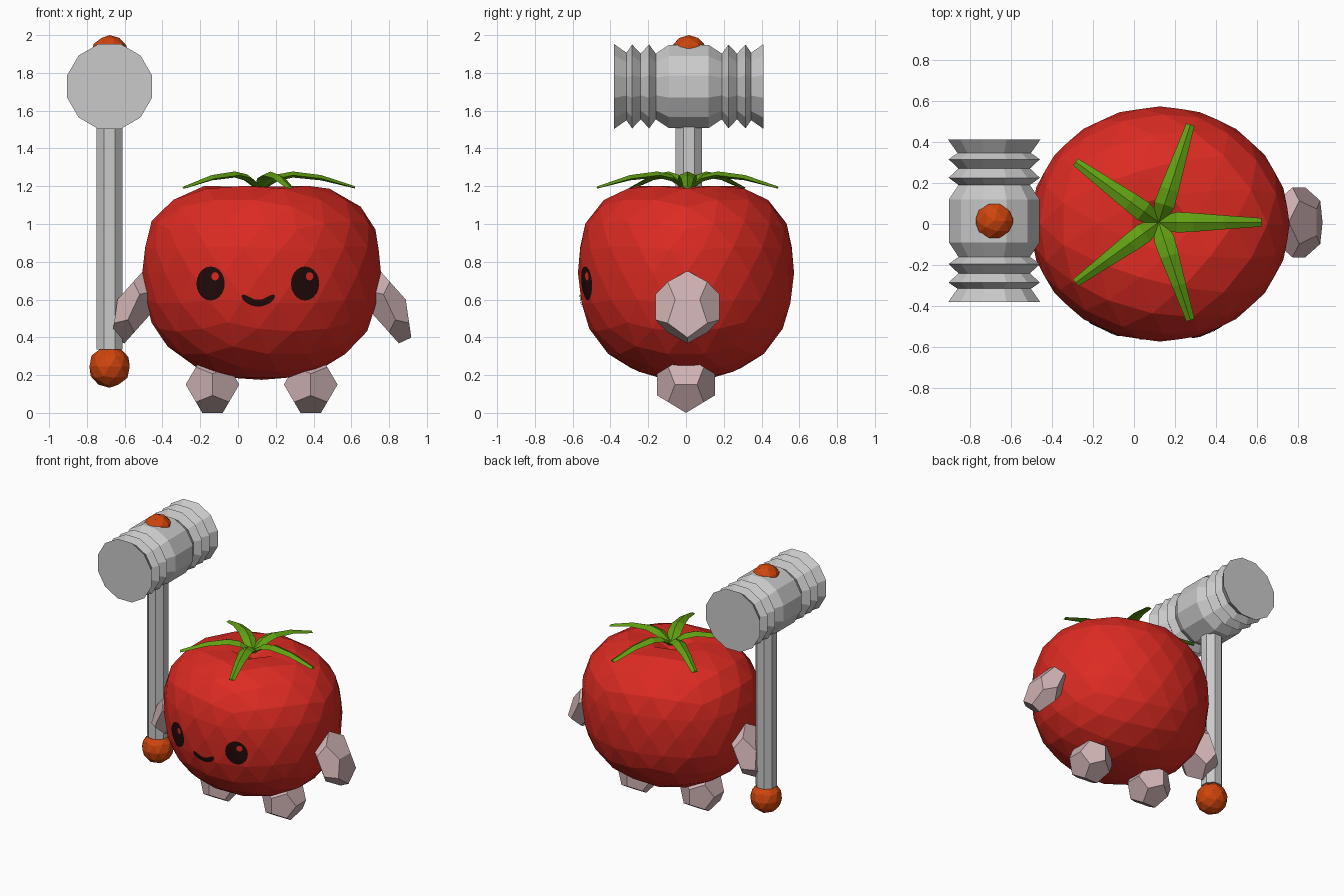
import bpy, bmesh, math
from mathutils import Vector, Matrix
from mathutils.bvhtree import BVHTree

if "Cube" in bpy.data.objects:
    bpy.data.objects.remove(bpy.data.objects["Cube"])

CX = 0.125           # body centre line
HX, HY = -0.68, 0.015  # hammer axis


def material(name, rgb):
    m = bpy.data.materials.new(name)
    m.diffuse_color = (*rgb, 1)
    m.use_nodes = True
    m.node_tree.nodes["Principled BSDF"].inputs["Base Color"].default_value = m.diffuse_color
    return m


RED = material("tomato red", (0.72, 0.024, 0.016))
GREEN = material("leaf green", (0.12, 0.35, 0.006))
PINK = material("pale pink", (0.62, 0.44, 0.45))
GREY = material("steel grey", (0.59, 0.59, 0.59))
ORANGE = material("burnt orange", (0.62, 0.06, 0.004))
BLACK = material("face black", (0.016, 0.003, 0.003))


def finish(name, bm, mat, fix_normals=True):
    if fix_normals:
        bmesh.ops.recalc_face_normals(bm, faces=bm.faces[:])
    me = bpy.data.meshes.new(name)
    bm.to_mesh(me)
    bm.free()
    me.materials.append(mat)
    ob = bpy.data.objects.new(name, me)
    bpy.context.collection.objects.link(ob)
    return ob


def loft(bm, rings):
    """Skin closed rings of points and cap both ends."""
    vs = [[bm.verts.new(p) for p in r] for r in rings]
    n = len(vs[0])
    for a, b in zip(vs, vs[1:]):
        for i in range(n):
            bm.faces.new((a[i], a[(i + 1) % n], b[(i + 1) % n], b[i]))
    bm.faces.new(vs[0])
    bm.faces.new(vs[-1])


# Body: faceted ball squared off a little, with a dimple on top
bm = bmesh.new()
bmesh.ops.create_icosphere(bm, subdivisions=3, radius=1)
for v in bm.verts:
    p = v.co.copy()
    rho = math.hypot(p.x, p.y)
    n, h = (2.8, 0.485) if p.z > 0 else (2.3, 0.565)
    p /= (rho ** n + abs(p.z) ** n) ** (1 / n)
    z = 0.74 + p.z * h
    if p.z > 0:
        z -= 0.09 * max(0, 1 - math.hypot(p.x, p.y) / 0.35)
    v.co = (CX + 0.632 * p.x, 0.572 * p.y, z)
surface = BVHTree.FromBMesh(bm)
finish("tomato_body", bm, RED)


# Face details: thin plates laid on the body front
def plate(name, rows, mat, lift=0.006, closed=False):
    bm = bmesh.new()
    vs = []
    for row in rows:
        line = []
        for x, z in row:
            hit = surface.ray_cast(Vector((x, -2, z)), Vector((0, 1, 0)))[0]
            line.append(bm.verts.new((x, hit.y - lift, z)))
        vs.append(line)
    n = len(vs[0])
    for a, b in zip(vs, vs[1:]):
        for i in range(n if closed else n - 1):
            j = (i + 1) % n
            bm.faces.new((a[i], a[j], b[j], b[i]))
    for f in bm.faces:
        f.normal_update()
        if f.normal.y > 0:
            f.normal_flip()
    return finish(name, bm, mat, False)


def disc(cx, cz, rx, rz, steps, seg=20):
    return [[(cx + rx * k / steps * math.cos(math.tau * i / seg),
              cz + rz * k / steps * math.sin(math.tau * i / seg)) for i in range(seg)]
            for k in [0.05] + list(range(1, steps + 1))]


for side, x in (("left", -0.145), ("right", 0.355)):
    plate(side + "_eye", disc(x, 0.685, 0.075, 0.09, 5), BLACK, closed=True)
    plate(side + "_eye_glint", disc(x + 0.024, 0.723, 0.02, 0.022, 2, 12), RED, 0.009, True)

mouth = []
for k in (-1, -0.33, 0.33, 1):
    row = []
    for i in range(21):
        t = i / 10 - 1
        w = 0.018 * math.sqrt(max(0.08, 1 - t ** 6))
        slope = math.atan2(0.09 * t, 0.085)
        row.append((0.107 + 0.085 * t - k * w * math.sin(slope),
                    0.581 + 0.042 * t * t + k * w * math.cos(slope)))
    mouth.append(row)
plate("mouth", mouth, BLACK)

# Leaves: five drooping ridged blades from a sunken centre
for i in range(5):
    bm = bmesh.new()
    rings = []
    for r, w, z, t in ((0.0, 0.03, 1.185, 0.012), (0.09, 0.05, 1.245, 0.018),
                       (0.17, 0.046, 1.262, 0.016), (0.32, 0.034, 1.245, 0.014),
                       (0.5, 0.021, 1.194, 0.006)):
        rings.append([(r, -w, z - 0.004), (r, 0, z + t), (r, w, z - 0.004), (r, 0, z - t)])
    loft(bm, rings)
    bm.transform(Matrix.Translation((0.12, 0.008, 0)) @ Matrix.Rotation(math.tau * i / 5, 4, 'Z'))
    finish("leaf_%d" % (i + 1), bm, GREEN)


# Limbs: stretched twelve-sided stones
def stone(name, centre, half, tilt):
    g = (1 + 5 ** 0.5) / 2
    s = (-1, 1)
    pts = [(a, b, c) for a in s for b in s for c in s]
    for a in s:
        for b in s:
            pts += [(a / g, 0, b * g), (0, a * g, b / g), (a * g, b / g, 0)]
    bm = bmesh.new()
    for p in pts:
        bm.verts.new(Vector(p) / g)
    bmesh.ops.convex_hull(bm, input=bm.verts[:])
    bmesh.ops.dissolve_limit(bm, angle_limit=0.02, verts=bm.verts[:], edges=bm.edges[:])
    bm.transform(Matrix.Translation(centre) @ Matrix.Rotation(tilt, 4, 'Y')
                 @ Matrix.Diagonal((*half, 1)))
    finish(name, bm, PINK)


for side, s in (("left", -1), ("right", 1)):
    stone(side + "_arm", (CX + s * 0.677, 0.008, 0.56), (0.095, 0.17, 0.195), -s * math.radians(25))
    stone(side + "_foot", (CX + s * 0.26, 0, 0.15), (0.142, 0.153, 0.15), 0)

# Hammer shaft
bm = bmesh.new()
loft(bm, [[(HX + 0.075 * math.cos(math.tau * (i + 0.5) / 8),
            HY + 0.075 * math.sin(math.tau * (i + 0.5) / 8), z) for i in range(8)]
          for z in (0.335, 1.6)])
finish("hammer_shaft", bm, GREY)

# Hammer head: grooved drum lying front to back
half = [(0.105, 0.228), (0.175, 0.18), (0.21, 0.23), (0.255, 0.18),
        (0.3, 0.23), (0.33, 0.185), (0.395, 0.232)]
profile = [(-y, r) for y, r in reversed(half)] + half
bm = bmesh.new()
loft(bm, [[(HX + r * math.cos(math.tau * i / 12 + math.pi / 12),
            HY + y,
            1.728 + r * math.sin(math.tau * i / 12 + math.pi / 12)) for i in range(12)]
          for y, r in profile])
finish("hammer_head", bm, GREY)

# Orange knobs at both ends of the shaft
for name, z, r in (("bottom_knob", 0.245, 0.112), ("top_knob", 1.9, 0.1)):
    bm = bmesh.new()
    bmesh.ops.create_icosphere(bm, subdivisions=2, radius=r,
                               matrix=Matrix.Translation((HX, HY, z)))
    finish(name, bm, ORANGE)
